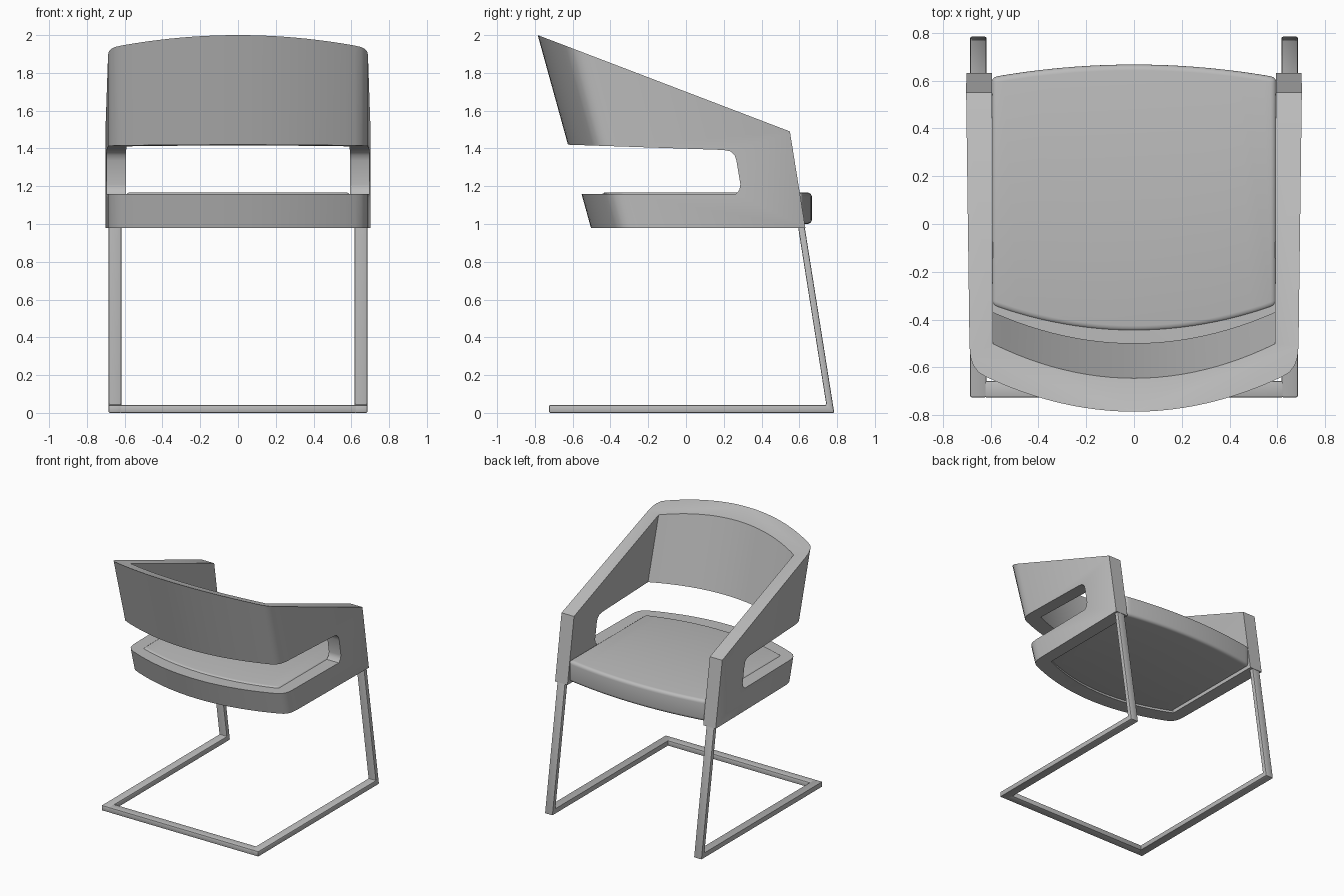
import bpy, bmesh, math
from mathutils import Vector

if "Cube" in bpy.data.objects:
    bpy.data.objects.remove(bpy.data.objects["Cube"], do_unlink=True)

grey = bpy.data.materials.new("mid grey")
grey.use_nodes = True
colour = (0.5, 0.5, 0.5, 1)
grey.diffuse_color = colour
grey.node_tree.nodes["Principled BSDF"].inputs["Base Color"].default_value = colour


def loft(name, start, end):
    """Closed solid between two matching outlines."""
    bm = bmesh.new()
    a = [bm.verts.new(p) for p in start]
    b = [bm.verts.new(p) for p in end]
    bm.faces.new(a)
    bm.faces.new(b)
    for i in range(len(a)):
        j = (i + 1) % len(a)
        bm.faces.new((a[i], a[j], b[j], b[i]))
    bmesh.ops.recalc_face_normals(bm, faces=bm.faces)
    mesh = bpy.data.meshes.new(name)
    bm.to_mesh(mesh)
    bm.free()
    mesh.materials.append(grey)
    ob = bpy.data.objects.new(name, mesh)
    bpy.context.collection.objects.link(ob)
    return ob


def side_prism(name, profile, x0, x1):
    """Side profile of (y, z) points extruded across x."""
    return loft(name, [(x0, y, z) for y, z in profile],
                [(x1, y, z) for y, z in profile])


def finish(ob, bevel, segments=2, angle=35):
    """Round the hard edges, bake the modifiers and shade."""
    mod = ob.modifiers.new("edge", 'BEVEL')
    mod.width, mod.segments = bevel, segments
    mod.limit_method, mod.angle_limit = 'ANGLE', math.radians(angle)
    bake(ob)
    bpy.ops.object.select_all(action='DESELECT')
    ob.select_set(True)
    bpy.context.view_layer.objects.active = ob
    bpy.ops.object.shade_smooth_by_angle(angle=math.radians(35))


def bake(ob):
    bpy.context.view_layer.update()
    dg = bpy.context.evaluated_depsgraph_get()
    mesh = bpy.data.meshes.new_from_object(ob.evaluated_get(dg))
    ob.modifiers.clear()
    ob.data = mesh


def cut(ob, cutter, operation):
    mod = ob.modifiers.new("cut", 'BOOLEAN')
    mod.object, mod.operation, mod.solver = cutter, operation, 'EXACT'
    bake(ob)
    bpy.data.objects.remove(cutter, do_unlink=True)


def arc(half, y_mid, bend, n=24):
    """Shallow curve running from +half to -half in x."""
    xs = [half - 2 * half * i / n for i in range(n + 1)]
    return [(x, y_mid + bend * x * x) for x in xs]


def mirrored(points):
    return [(-x, y) for x, y in reversed(points)]


# Wraparound shell: a U-shaped wall whose back leans outward
corner = [(0.71, 0.95), (0.688, -0.54), (0.684, -0.58), (0.673, -0.61), (0.652, -0.637)]
outer = corner + arc(0.62, -0.785, 0.34) + mirrored(corner)
inner_end = [(0.595, 0.95)]
inner = inner_end + arc(0.59, -0.66, 0.37) + mirrored(inner_end)
plan = outer + inner[::-1]
LEAN = 0.276


def leaned(z):
    return [(x, y + LEAN * (2 - z), z) for x, y in plan]


shell = loft("wraparound_shell", leaned(0.9), leaned(2.1))
outline = [(-1.2, 0.98), (0.632, 0.98), (0.55, 1.49), (-0.785, 2.0), (-1.2, 2.157)]
cut(shell, side_prism("outline_cutter", outline, -1, 1), 'INTERSECT')

# Open gap between the armrest band and the seat band
gap = [(-1.2, 1.435), (-0.63, 1.42), (0.2, 1.392), (0.235, 1.385), (0.257, 1.365),
       (0.267, 1.335), (0.288, 1.21), (0.283, 1.18), (0.262, 1.158), (-1.2, 1.158)]
cut(shell, side_prism("gap_cutter", gap, -1, 1), 'DIFFERENCE')
finish(shell, 0.006)

# Seat pad with a bowed front
seat_plan = arc(0.597, 0.667, -0.15) + [(-x, y) for x, y in arc(0.597, -0.45, 0.3)]
seat = loft("seat", [(x, y, 1.0) for x, y in seat_plan],
            [(x, y, 1.167) for x, y in seat_plan])
finish(seat, 0.025, 4)

# Cantilever frame: two bent side rails joined by a bar under the back
rail = [(-0.725, 0.0), (0.785, 0.0), (0.61, 1.1), (0.575, 1.1), (0.743, 0.042), (-0.725, 0.042)]
for side, name in ((1, "left_rail"), (-1, "right_rail")):
    finish(side_prism(name, rail, side * 0.617, side * 0.685), 0.007)
bar = [(-0.725, 0.0), (-0.657, 0.0), (-0.657, 0.042), (-0.725, 0.042)]
finish(side_prism("rear_floor_bar", bar, -0.625, 0.625), 0.007)
